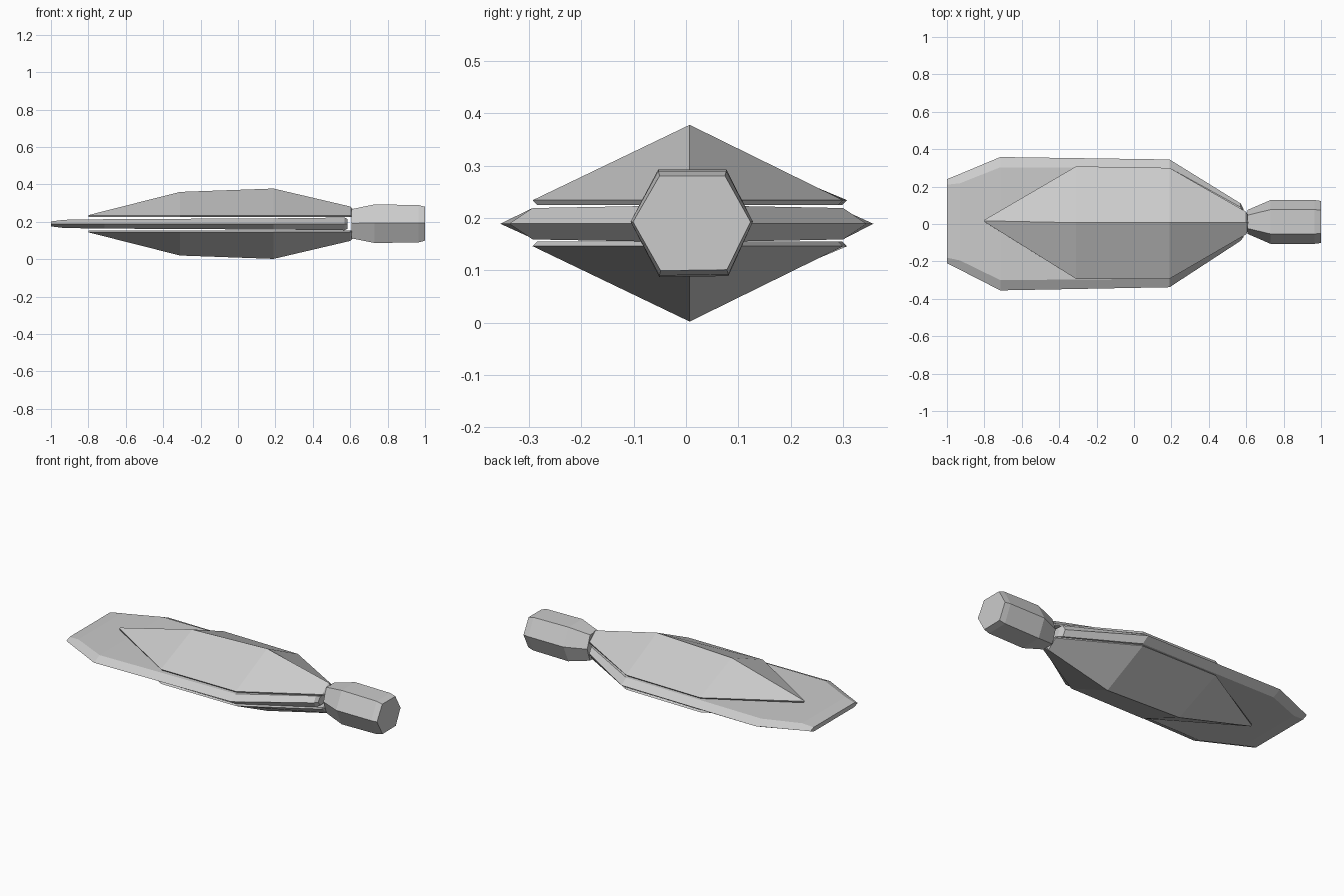
import bpy, bmesh

if "Cube" in bpy.data.objects:
    bpy.data.objects.remove(bpy.data.objects["Cube"])


def loft(name, rings):
    """Skin a list of equal-length cross-sections and cap both ends."""
    bm = bmesh.new()
    vr = [[bm.verts.new(p) for p in ring] for ring in rings]
    n = len(vr[0])
    for a, b in zip(vr, vr[1:]):
        for i in range(n):
            j = (i + 1) % n
            bm.faces.new((a[i], a[j], b[j], b[i]))
    bm.faces.new(vr[0])
    bm.faces.new(vr[-1])
    bmesh.ops.remove_doubles(bm, verts=bm.verts, dist=0.0005)
    bmesh.ops.recalc_face_normals(bm, faces=bm.faces)
    me = bpy.data.meshes.new(name)
    bm.to_mesh(me)
    bm.free()
    ob = bpy.data.objects.new(name, me)
    bpy.context.collection.objects.link(ob)
    return ob


# Upper and lower ridged shells: x, rim y min, rim y max, ridge height
MID = 0.19
shell = [(-0.80, 0.012, 0.022, 0.046),
         (-0.31, -0.293, 0.308, 0.170),
         (0.19, -0.293, 0.300, 0.188),
         (0.60, -0.055, 0.065, 0.092),
         (0.612, -0.03, 0.04, 0.08)]
for name, s in (("upper_shell", 1), ("lower_shell", -1)):
    rings = []
    for x, y0, y1, h in shell:
        base = 0.035
        rings.append([(x, y0 * 0.97, MID + s * base),
                      (x, y0, MID + s * 0.044),
                      (x, 0.007 if x > -0.7 else 0.017, MID + s * h),
                      (x, y1, MID + s * 0.044),
                      (x, y1 * 0.97, MID + s * base)])
    loft(name, rings)

# Central flat plate with bevelled rim: x, y min, y max, half thickness, rim inset
plate = [(-1.00, -0.21, 0.24, 0.013, 0.03),
         (-0.93, -0.245, 0.268, 0.022, 0.05),
         (-0.715, -0.355, 0.358, 0.025, 0.055),
         (0.19, -0.338, 0.345, 0.030, 0.045),
         (0.57, -0.09, 0.11, 0.034, 0.02),
         (0.585, -0.07, 0.08, 0.026, 0.02)]
rings = []
for x, y0, y1, t, i in plate:
    z = 0.189
    rings.append([(x, y0, z), (x, y0 + i, z + t), (x, y1 - i, z + t),
                  (x, y1, z), (x, y1 - i, z - t), (x, y0 + i, z - t)])
loft("centre_plate", rings)

# Six-sided handle, slightly irregular: x, y scale, z scale
hexagon = [(-0.117, 0.003), (-0.064, 0.103), (0.066, 0.103),
           (0.117, 0.003), (0.070, -0.101), (-0.062, -0.103)]
handle = [(0.608, 0.55, 0.76), (0.73, 1.0, 1.0), (0.965, 1.0, 0.97), (1.0, 0.96, 0.88)]
loft("handle", [[(x, 0.011 + y * sy, MID + z * sz) for y, z in hexagon]
                for x, sy, sz in handle])
